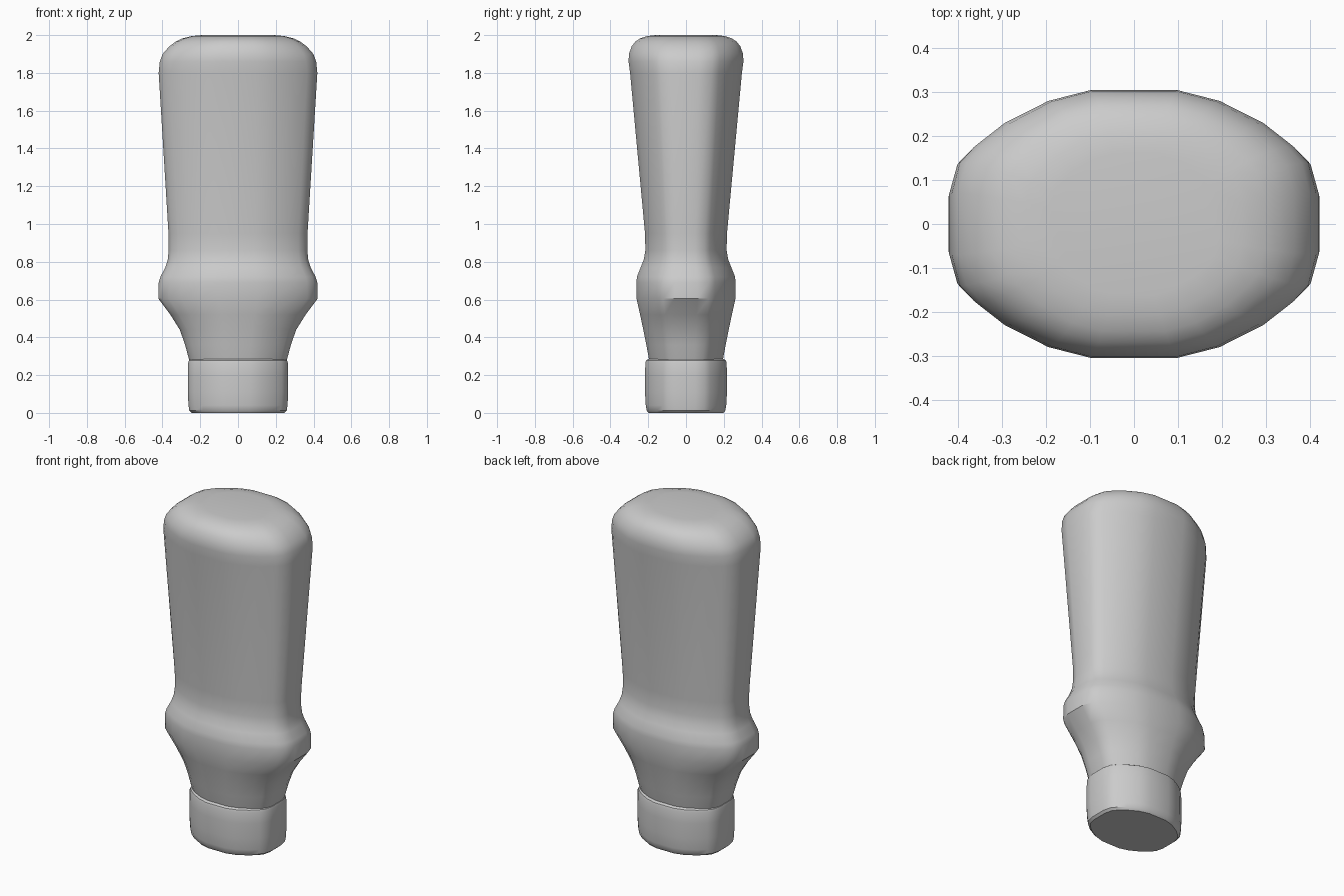
import bpy, bmesh, math

# Quarter of the normalised 24-sided cross-section
QUARTER = [(1, 0.23), (0.955, 0.46), (0.87, 0.585), (0.71, 0.755), (0.47, 0.92), (0.24, 1)]


def section():
    q = QUARTER
    half = q + [(-x, y) for x, y in reversed(q)]
    return half + [(-x, -y) for x, y in half]


def loft(name, profile):
    """Stack sections given as (z, half width, half depth), capped at both ends."""
    bm = bmesh.new()
    sec = section()
    n = len(sec)
    rings = [[bm.verts.new((a * x, b * y, z)) for x, y in sec] for z, a, b in profile]
    for lo, hi in zip(rings, rings[1:]):
        for i in range(n):
            j = (i + 1) % n
            bm.faces.new((lo[i], lo[j], hi[j], hi[i]))
    bm.faces.new(rings[0][::-1])
    bm.faces.new(rings[-1])
    bmesh.ops.recalc_face_normals(bm, faces=bm.faces)
    mesh = bpy.data.meshes.new(name)
    bm.to_mesh(mesh)
    bm.free()
    obj = bpy.data.objects.new(name, mesh)
    bpy.context.collection.objects.link(obj)
    bpy.ops.object.select_all(action='DESELECT')
    obj.select_set(True)
    bpy.context.view_layer.objects.active = obj
    bpy.ops.object.shade_smooth_by_angle(angle=math.radians(33))
    return obj


# Base band
loft("base_band", [
    (0.0, 0.245, 0.198), (0.012, 0.258, 0.208), (0.04, 0.262, 0.213),
    (0.11, 0.266, 0.217), (0.20, 0.266, 0.217), (0.265, 0.264, 0.215),
    (0.278, 0.26, 0.211), (0.285, 0.25, 0.20)])

# Flared neck, collar, tapered body and rounded top
loft("handle_body", [
    (0.26, 0.25, 0.19), (0.285, 0.26, 0.196), (0.36, 0.28, 0.21),
    (0.44, 0.308, 0.226), (0.52, 0.358, 0.243), (0.605, 0.422, 0.262),
    (0.69, 0.42, 0.262), (0.72, 0.411, 0.26), (0.77, 0.385, 0.24),
    (0.81, 0.372, 0.224), (0.86, 0.367, 0.215), (0.95, 0.368, 0.217),
    (1.8, 0.42, 0.296), (1.86, 0.414, 0.304), (1.9, 0.399, 0.302),
    (1.94, 0.364, 0.288), (1.965, 0.331, 0.269), (1.982, 0.296, 0.244),
    (1.995, 0.245, 0.205), (2.0, 0.19, 0.16)])
